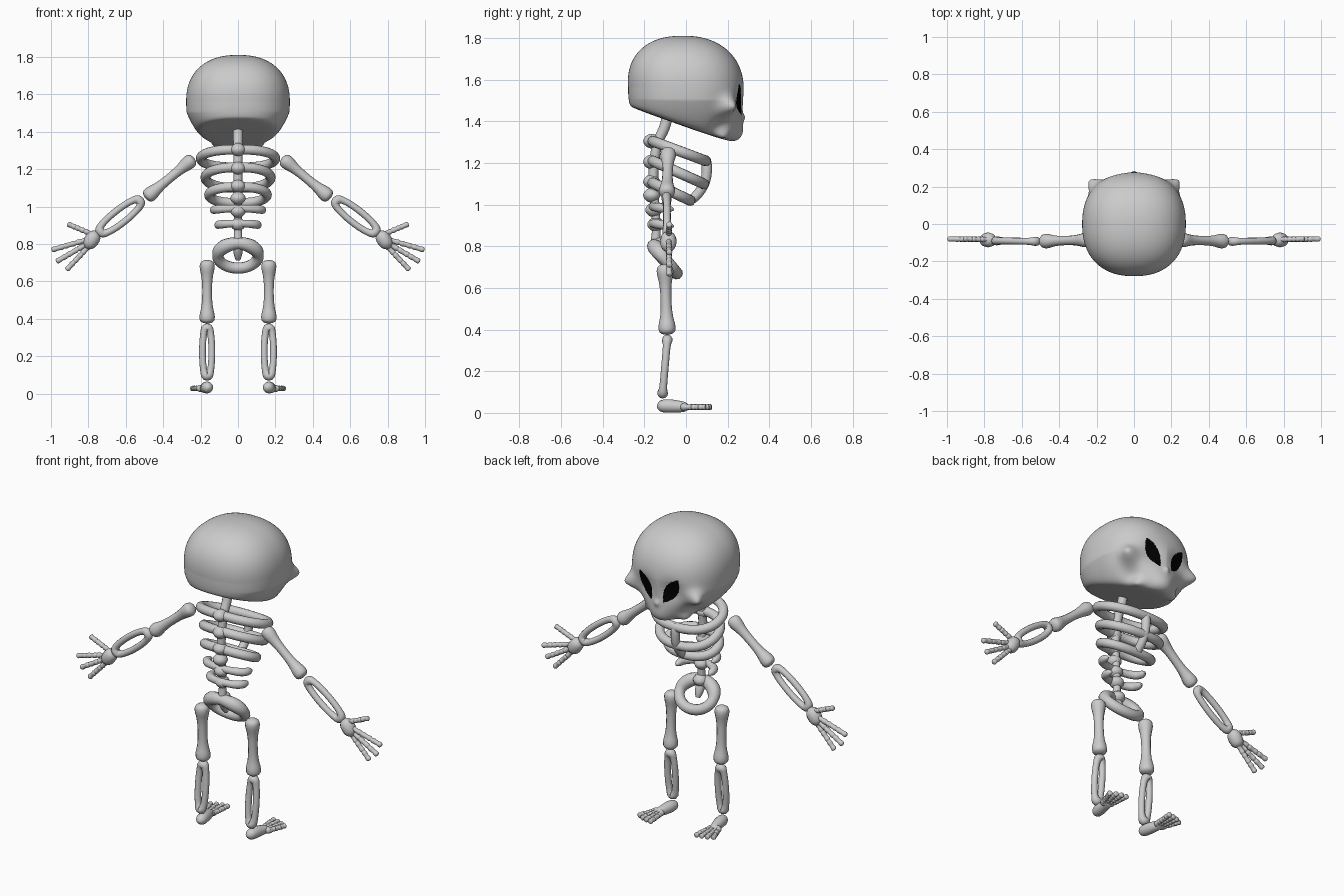
import bpy, bmesh, math
from mathutils import Vector

if "Cube" in bpy.data.objects:
    bpy.data.objects.remove(bpy.data.objects["Cube"], do_unlink=True)


def material(name, rgb):
    m = bpy.data.materials.new(name)
    m.use_nodes = True
    m.diffuse_color = (*rgb, 1)
    m.node_tree.nodes["Principled BSDF"].inputs["Base Color"].default_value = (*rgb, 1)
    return m


bone_mat = material("bone grey", (0.6, 0.6, 0.6))
dark_mat = material("socket black", (0, 0, 0))


def tube(name, pts, radii, closed=False, smooth=True):
    """Round tube along a path with a radius at each point, turned into a mesh."""
    cu = bpy.data.curves.new(name, "CURVE")
    cu.dimensions = "3D"
    cu.bevel_depth = 1
    cu.bevel_resolution = 4
    cu.resolution_u = 6
    cu.use_fill_caps = True
    sp = cu.splines.new("NURBS" if smooth else "POLY")
    sp.points.add(len(pts) - 1)
    for p, co, r in zip(sp.points, pts, radii):
        p.co = (*co, 1)
        p.radius = r
    sp.use_cyclic_u = closed
    if smooth:
        sp.order_u = 3
        sp.use_endpoint_u = not closed
    ob = bpy.data.objects.new(name, cu)
    bpy.context.collection.objects.link(ob)
    bpy.ops.object.select_all(action="DESELECT")
    ob.select_set(True)
    bpy.context.view_layer.objects.active = ob
    bpy.ops.object.convert(target="MESH")
    ob = bpy.context.object
    ob.data.materials.clear()
    ob.data.materials.append(bone_mat)
    bpy.ops.object.shade_smooth()
    return ob


def bone(name, a, b, profile):
    """Straight bone whose profile is (position along, radius) pairs."""
    a, b = Vector(a), Vector(b)
    return tube(name, [a.lerp(b, t) for t, r in profile], [r for t, r in profile])


def bead(name, a, b, r):
    """Finger or toe of three knobbly segments."""
    prof = [(0, r)]
    for i in range(3):
        prof += [((i + f) / 3, r * k) for f, k in ((.15, 1.1), (.5, .8), (.85, 1.1), (.99, .7))]
    bone(name, a, b, prof + [(1, .001)])


def loop_bone(name, a, b, width, r, end_r):
    """Pair of parallel bones joined at both ends."""
    a, b = Vector(a), Vector(b)
    mid, axis = (a + b) / 2, (b - a) / 2
    side = axis.cross(Vector((0, 1, 0))).normalized() * width
    pts, rad = [], []
    for i in range(40):
        c, s = math.cos(i * math.tau / 40), math.sin(i * math.tau / 40)
        pts.append(mid + axis * c + side * math.copysign(abs(s) ** .7, s))
        rad.append(r + (end_r - r) * abs(c) ** 8)
    tube(name, pts, rad, closed=True, smooth=False)


# Skull: rounded ball with a sloping base, then pushed-out cheeks, jaw and nose
def skull_point(d):
    n = 2.3
    k = sum(abs(c) ** n for c in d) ** (-1 / n)
    x, y, z = d * k
    x, y = x * .277, y * .278
    z = 1.56 + z * (.25 if z > 0 else .32)
    x *= 1 - 1.1 * max(0, 1.5 - z)
    if z > 1.56:
        y -= .06 * (z - 1.56)
    floor = 1.37 - .36 * y
    h = z - floor
    z = floor + (h + math.sqrt(h * h + .0012)) / 2
    p = Vector((x, y, z))
    ax = abs(x)
    sx = 1 if x > 0 else -1
    total = Vector()
    for centre, push, size in BUMPS:
        q = Vector((ax, y, z)) - Vector(centre)
        w = math.exp(-q.length_squared / (size * size))
        total += Vector((push[0] * sx, push[1], push[2])) * w
    return p + total


BUMPS = [
    ((.2, .2, 1.47), (.042, .035, -.005), .045),    # cheekbone
    ((.17, .17, 1.38), (-.015, -.01, .0), .05),     # hollow under the cheek
    ((.0, .2, 1.34), (0, .05, -.015), .09),         # muzzle
    ((.05, .24, 1.31), (0, .012, -.02), .025),      # front teeth
    ((.13, .18, 1.33), (.02, .01, -.02), .035),     # jaw corner
    ((0, .27, 1.42), (0, .015, 0), .018),           # nose
    ((.085, .25, 1.5), (0, -.022, 0), .06),         # eye socket
]


def in_eye(c):
    u, v = abs(c.x) - .082, c.z - 1.505
    along, across = u * .5 + v * .866, u * .866 - v * .5
    return c.y > .1 and abs(across) < .036 * (1 - (along / .088) ** 2)


bm = bmesh.new()
bmesh.ops.create_icosphere(bm, subdivisions=7, radius=1)
for v in bm.verts:
    v.co = skull_point(v.co.normalized())
for f in bm.faces:
    f.smooth = True
    f.material_index = int(in_eye(f.calc_center_median()))
me = bpy.data.meshes.new("skull")
bm.to_mesh(me)
bm.free()
me.materials.append(bone_mat)
me.materials.append(dark_mat)
bpy.context.collection.objects.link(bpy.data.objects.new("skull", me))

# Spine with a knob at each vertebra
tube("spine", [(0, -.09, 1.42), (0, -.1, 1.37), (0, -.14, 1.3), (0, -.16, 1.15),
               (0, -.15, 1), (0, -.14, .88), (0, -.15, .8), (0, -.12, .74), (0, -.11, .715)],
     [.026, .026, .024, .024, .022, .02, .025, .025, .012])
for i, z in enumerate((1.305, 1.205, 1.11, 1.045, .975, .905, .81)):
    y = -.165 + .03 * max(0, i - 3) / 3
    bone(f"vertebra_{i + 1}", (0, y, z + .035), (0, y, z - .035),
         [(0, .004), (.05, .024), (.5, .046), (.95, .024), (1, .004)])

# Full ribs slope down to the breastbone
for i, (w, zb, zf, yf) in enumerate(((.2, 1.305, 1.21, .095), (.175, 1.21, 1.1, .085),
                                     (.155, 1.105, 1.02, .02))):
    yc, yr = (yf - .16) / 2, (yf + .16) / 2
    pts = []
    for k in range(36):
        a = k * math.tau / 36
        f = (1 - math.cos(a)) / 2
        s = math.sin(a)
        pts.append((w * math.copysign(abs(s) ** .8, s), yc - yr * math.cos(a), zb + (zf - zb) * f))
    tube(f"rib_ring_{i + 1}", pts, [.026] * 36, closed=True, smooth=False)

# Short floating ribs
for i, (w, z) in enumerate(((.135, .985), (.11, .905))):
    pts = [(w * x, y, z + dz) for x, y, dz in ((-.93, -.06, -.01), (-1, -.075, -.005), (-.9, -.13, 0),
           (-.3, -.16, .005), (.3, -.16, .005), (.9, -.13, 0), (1, -.075, -.005), (.93, -.06, -.01))]
    tube(f"floating_rib_{i + 1}", pts, [.004, .02, .024, .02, .02, .024, .02, .004])

tube("breastbone", [(0, .1, 1.235), (0, .1, 1.22), (0, .1, 1.12), (0, .06, 1.05), (0, .01, 1.01),
                    (0, 0, 1.005)], [.005, .026, .024, .024, .022, .004])

# Pelvis: tilted ring, heavier at the upper sides
pts, rad = [], []
for k in range(40):
    a = k * math.tau / 40
    c, s = math.cos(a), math.sin(a)
    pts.append((.108 * c, -.1 - .055 * s, .737 + .066 * s))
    rad.append(.03 + .008 * max(0, s) * abs(c) * 2)
tube("pelvis", pts, rad, closed=True, smooth=False)

LIMB = [(0, .004), (.01, .03), (.1, .041), (.28, .027), (.5, .024), (.72, .027), (.9, .042),
        (.99, .032), (1, .004)]
LEG = [(t, r * 1.05) for t, r in LIMB]

for side, s in (("left", 1), ("right", -1)):
    # Arm
    bone(f"{side}_upper_arm", (s * .235, -.085, 1.26), (s * .495, -.092, 1.045), LIMB)
    loop_bone(f"{side}_forearm", (s * .525, -.093, 1.03), (s * .735, -.09, .865), .036, .018, .024)

    # Hand: palm with three fingers and a thumb
    tube(f"{side}_palm", [(s * .75, -.085, .865), (s * .757, -.085, .857), (s * .78, -.085, .825),
                          (s * .805, -.085, .785), (s * .81, -.085, .775)],
         [.006, .032, .042, .032, .006])
    for i, (x0, z0, x1, z1) in enumerate(((.8, .825, .997, .768), (.8, .805, .972, .705),
                                          (.795, .79, .918, .66), (.775, .85, .912, .908))):
        bead(f"{side}_{'thumb' if i == 3 else 'finger_' + str(i + 1)}",
             (s * x0, -.083, z0), (s * x1, -.08, z1), .0145)

    # Leg
    bone(f"{side}_thigh", (s * .165, -.102, .715), (s * .165, -.09, .375), LEG)
    loop_bone(f"{side}_shin", (s * .165, -.09, .35), (s * .165, -.112, .095), .025, .018, .026)

    # Foot: tapering sole with four toes
    tube(f"{side}_foot", [(s * .16, -.14, .032), (s * .16, -.132, .032), (s * .165, -.09, .034),
                          (s * .175, -.03, .03), (s * .185, .005, .028), (s * .187, .015, .028)],
         [.004, .026, .034, .028, .022, .004])
    bone(f"{side}_foot_bridge", (s * .15, .0, .028), (s * .222, -.012, .028),
         [(0, .003), (.05, .017), (.5, .021), (.95, .017), (1, .003)])
    for i in range(4):
        f = i / 3
        bead(f"{side}_toe_{i + 1}", (s * (.16 + .05 * f), -.005, .028),
             (s * (.15 + .095 * f), .125 - .03 * f * f, .028), .0145)
